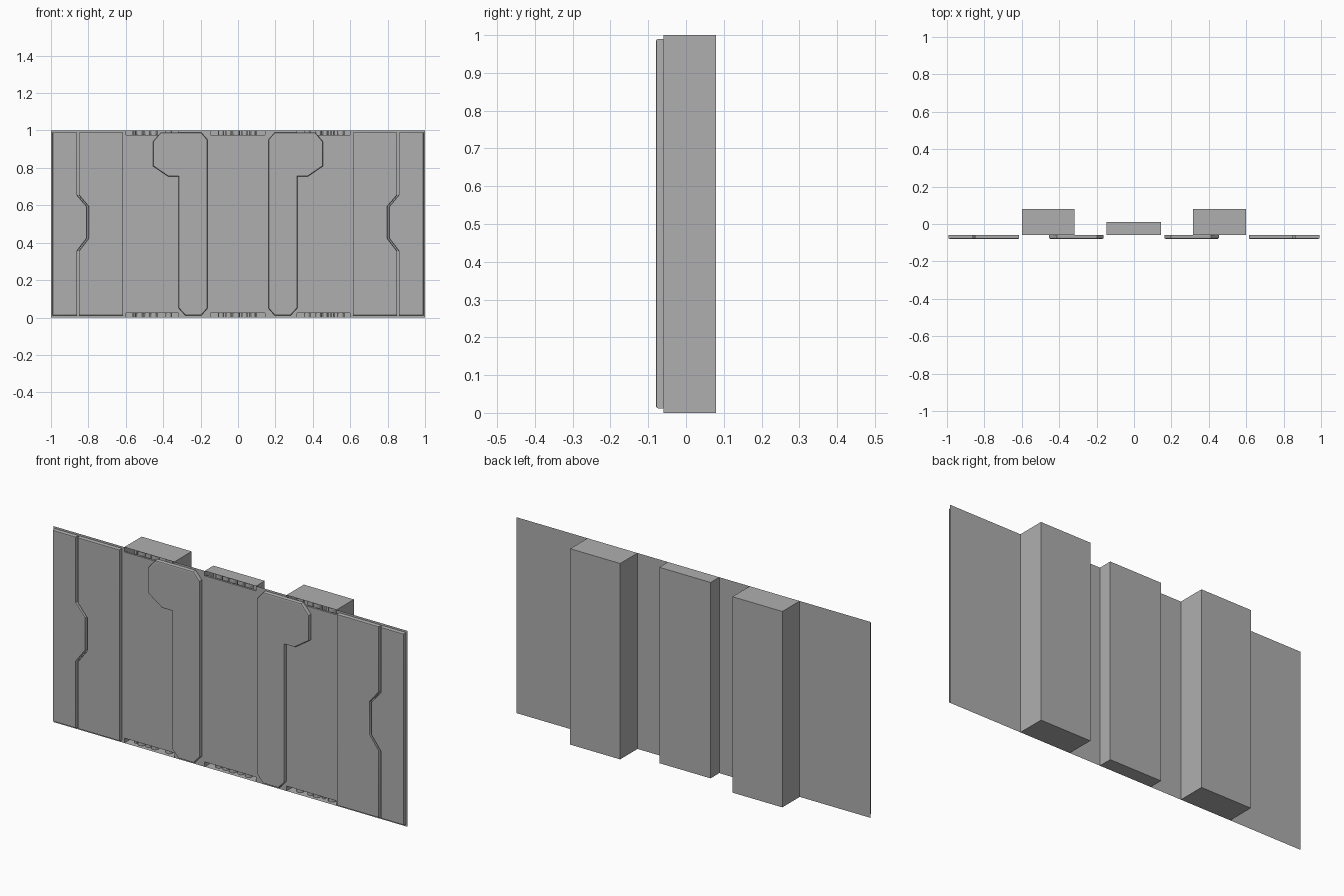
import bpy, bmesh

if "Cube" in bpy.data.objects:
    bpy.data.objects.remove(bpy.data.objects["Cube"])

FACE_Y, FRONT_Y = -0.06, -0.08
# channels: x start, x end, back y, conduits as (x, radius)
CHANNELS = {
    "left": (-0.6, -0.318, 0.08, [(-0.555, .01), (-0.525, .02), (-0.485, .016), (-0.45, .02), (-0.37, .018)]),
    "centre": (-0.146, 0.144, 0.01, [(-0.09, .016), (-0.05, .016), (-0.01, .02), (0.035, .016), (0.08, .02)]),
    "right": (0.316, 0.598, 0.08, [(0.37, .018), (0.43, .016), (0.465, .02), (0.505, .01), (0.55, .02)]),
}

# Dark grey metal
metal = bpy.data.materials.new("dark_grey_metal")
metal.diffuse_color = (0.43, 0.43, 0.43, 1)
metal.use_nodes = True
metal.node_tree.nodes["Principled BSDF"].inputs["Base Color"].default_value = metal.diffuse_color


def finish(bm, name, smooth=False):
    me = bpy.data.meshes.new(name)
    bm.to_mesh(me)
    bm.free()
    me.materials.append(metal)
    ob = bpy.data.objects.new(name, me)
    bpy.context.collection.objects.link(ob)
    if smooth:
        bpy.ops.object.select_all(action='DESELECT')
        ob.select_set(True)
        bpy.context.view_layer.objects.active = ob
        bpy.ops.object.shade_smooth_by_angle(angle=0.6)
        # keep the broad faces flat and shade only the rounded rim
        wn = ob.modifiers.new("flat_faces", 'WEIGHTED_NORMAL')
        wn.keep_sharp = True
        wn.weight = 100
    return ob


def plate(name, outline, back, front, bevel):
    """Extrude an x/z outline towards -y and round its front rim."""
    bm = bmesh.new()
    face = bm.faces.new([bm.verts.new((x, back, z)) for x, z in outline])
    ext = bmesh.ops.extrude_face_region(bm, geom=[face], use_keep_orig=True)["geom"]
    for v in (g for g in ext if isinstance(g, bmesh.types.BMVert)):
        v.co.y = front
    bmesh.ops.recalc_face_normals(bm, faces=bm.faces)
    rim = [e for e in bm.edges if all(abs(v.co.y - front) < 1e-5 for v in e.verts)]
    if bevel:
        bmesh.ops.bevel(bm, geom=rim, offset=bevel, segments=2, profile=0.5,
                        affect='EDGES', clamp_overlap=True)
    return finish(bm, name, bool(bevel))


# Folded wall sheet: flat strips stepping back into capped channels
bm = bmesh.new()
path = [(-1, FACE_Y)]
for x0, x1, back, _ in CHANNELS.values():
    path += [(x0, FACE_Y), (x0, back), (x1, back), (x1, FACE_Y)]
path.append((1, FACE_Y))
low = [bm.verts.new((x, y, 0)) for x, y in path]
high = [bm.verts.new((x, y, 1)) for x, y in path]
for i in range(len(path) - 1):
    bm.faces.new((low[i], low[i + 1], high[i + 1], high[i]))
for i in (1, 5, 9):
    bm.faces.new(low[i:i + 4])
    bm.faces.new(high[i:i + 4][::-1])
finish(bm, "wall_sheet")

# Conduits and cover plate inside each channel
for side, (x0, x1, back, pipes) in CHANNELS.items():
    for i, (x, r) in enumerate(pipes):
        bpy.ops.mesh.primitive_cylinder_add(vertices=12, radius=r, depth=0.998,
                                            location=(x, -0.025, 0.5))
        pipe = bpy.context.object
        pipe.name = f"{side}_conduit_{i + 1}"
        pipe.data.materials.append(metal)
        bpy.ops.object.shade_smooth_by_angle()
    plate(f"{side}_channel_cover", [(x0, .025), (x1, .025), (x1, .975), (x0, .975)],
          -0.05, FACE_Y, 0)

# Raised front panels, mirrored left and right
seam = [(0, .012), (0, .355), (.053, .425), (.053, .592), (0, .655), (0, .99)]
outer = [(-.992, .99), (-.992, .012)] + [(-.860 + x, z) for x, z in seam]
inner = [(-.614, .99), (-.614, .012)] + [(-.851 + x, z) for x, z in seam]
hooked = [(-.162, .05), (-.195, .012), (-.283, .012), (-.317, .05), (-.317, .755),
          (-.375, .755), (-.455, .81), (-.455, .94), (-.412, .99), (-.197, .99), (-.162, .95)]
for label, shape, bev in (("edge_panel", outer, .007), ("inner_panel", inner, .007),
                          ("hooked_panel", hooked, .009)):
    for side, s in (("left", 1), ("right", -1)):
        plate(f"{side}_{label}", [(s * x, z) for x, z in shape], FACE_Y, FRONT_Y, bev)
